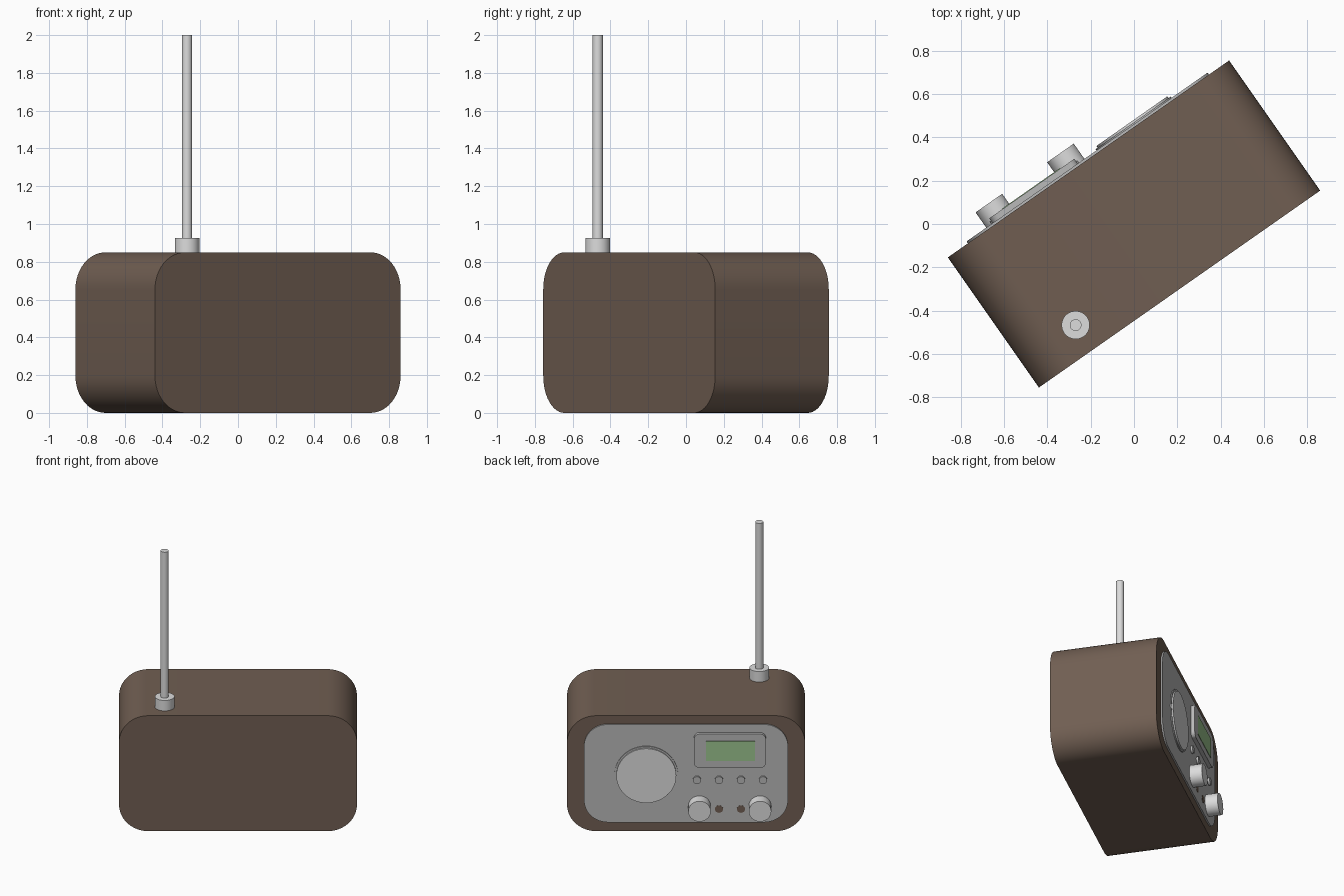
import bpy, bmesh, math
from mathutils import Matrix

if "Cube" in bpy.data.objects:
    bpy.data.objects.remove(bpy.data.objects["Cube"])

TURN = Matrix.Rotation(math.radians(35), 4, "Z")  # the radio stands turned


def material(name, r, g, b):
    m = bpy.data.materials.new(name)
    m.use_nodes = True
    m.diffuse_color = (r, g, b, 1)
    bsdf = next(n for n in m.node_tree.nodes if n.type == "BSDF_PRINCIPLED")
    bsdf.inputs["Base Color"].default_value = (r, g, b, 1)
    return m


brown = material("brown casing", 0.162, 0.112, 0.084)
grey = material("panel grey", 0.485, 0.485, 0.485)
silver = material("silver", 0.716, 0.716, 0.716)
green = material("display green", 0.337, 0.558, 0.275)


def finish(name, bm, mat):
    bmesh.ops.recalc_face_normals(bm, faces=bm.faces)
    mesh = bpy.data.meshes.new(name)
    bm.to_mesh(mesh)
    bm.free()
    mesh.materials.append(mat)
    mesh.shade_smooth()
    mesh.set_sharp_from_angle(angle=math.radians(35))
    obj = bpy.data.objects.new(name, mesh)
    obj.matrix_world = TURN
    bpy.context.collection.objects.link(obj)
    return obj


def slab(name, x, z, width, height, radius, back, front, mat):
    """Rounded rectangle in the panel plane, extruded from back to front."""
    bm = bmesh.new()
    steps = 12
    ring = []
    for i, (sx, sz) in enumerate([(1, 1), (-1, 1), (-1, -1), (1, -1)]):
        cx = x + sx * (width / 2 - radius)
        cz = z + sz * (height / 2 - radius)
        for k in range(steps + 1):
            a = math.pi / 2 * (i + k / steps)
            ring.append(bm.verts.new((cx + radius * math.cos(a), back,
                                      cz + radius * math.sin(a))))
    face = bm.faces.new(ring)
    top = bmesh.ops.extrude_face_region(bm, geom=[face])["geom"]
    moved = [v for v in top if isinstance(v, bmesh.types.BMVert)]
    bmesh.ops.translate(bm, verts=moved, vec=(0, front - back, 0))
    return finish(name, bm, mat)


def cylinder(name, start, length, radius, mat, upright=False):
    """Cylinder running up, or out of the panel (+y)."""
    bm = bmesh.new()
    bmesh.ops.create_cone(bm, cap_ends=True, segments=48, radius1=radius,
                          radius2=radius, depth=length)
    bm.transform(Matrix.Translation((0, 0, length / 2)))
    if not upright:
        bm.transform(Matrix.Rotation(-math.pi / 2, 4, "X"))
    bm.transform(Matrix.Translation(start))
    return finish(name, bm, mat)


# Casing and control panel
FACE = 0.367
PANEL = 0.378
slab("casing", 0, 0.425, 1.587, 0.85, 0.195, -FACE, FACE, brown)
slab("control_panel", 0, 0.43, 1.36, 0.72, 0.16, FACE - 0.02, PANEL, grey)

# Speaker
cylinder("speaker_rim", (0.265, FACE, 0.42), 0.018, 0.212, grey)
cylinder("speaker_disc", (0.265, FACE, 0.42), 0.028, 0.2, silver)

# Display
slab("display_bezel", -0.293, 0.607, 0.48, 0.25, 0.04, FACE, 0.405, grey)
slab("display_screen", -0.296, 0.607, 0.327, 0.147, 0.002, 0.4, 0.408, green)

# Row of push buttons
for i in range(4):
    cylinder(f"button_{i + 1}", (-0.073 - 0.147 * i, FACE, 0.385), 0.025, 0.027, grey)

# Knobs and the two sockets between them
for side, x in (("left", -0.09), ("right", -0.494)):
    cylinder(f"knob_{side}", (x, FACE, 0.19), 0.097, 0.075, silver)
for side, x in (("left", -0.22), ("right", -0.367)):
    cylinder(f"socket_{side}", (x, PANEL - 0.006, 0.168), 0.008, 0.027, brown)

# Antenna
cylinder("antenna_base", (-0.489, -0.228, 0.84), 0.087, 0.065, silver, True)
cylinder("antenna_rod", (-0.489, -0.228, 0.9), 1.1, 0.027, silver, True)
